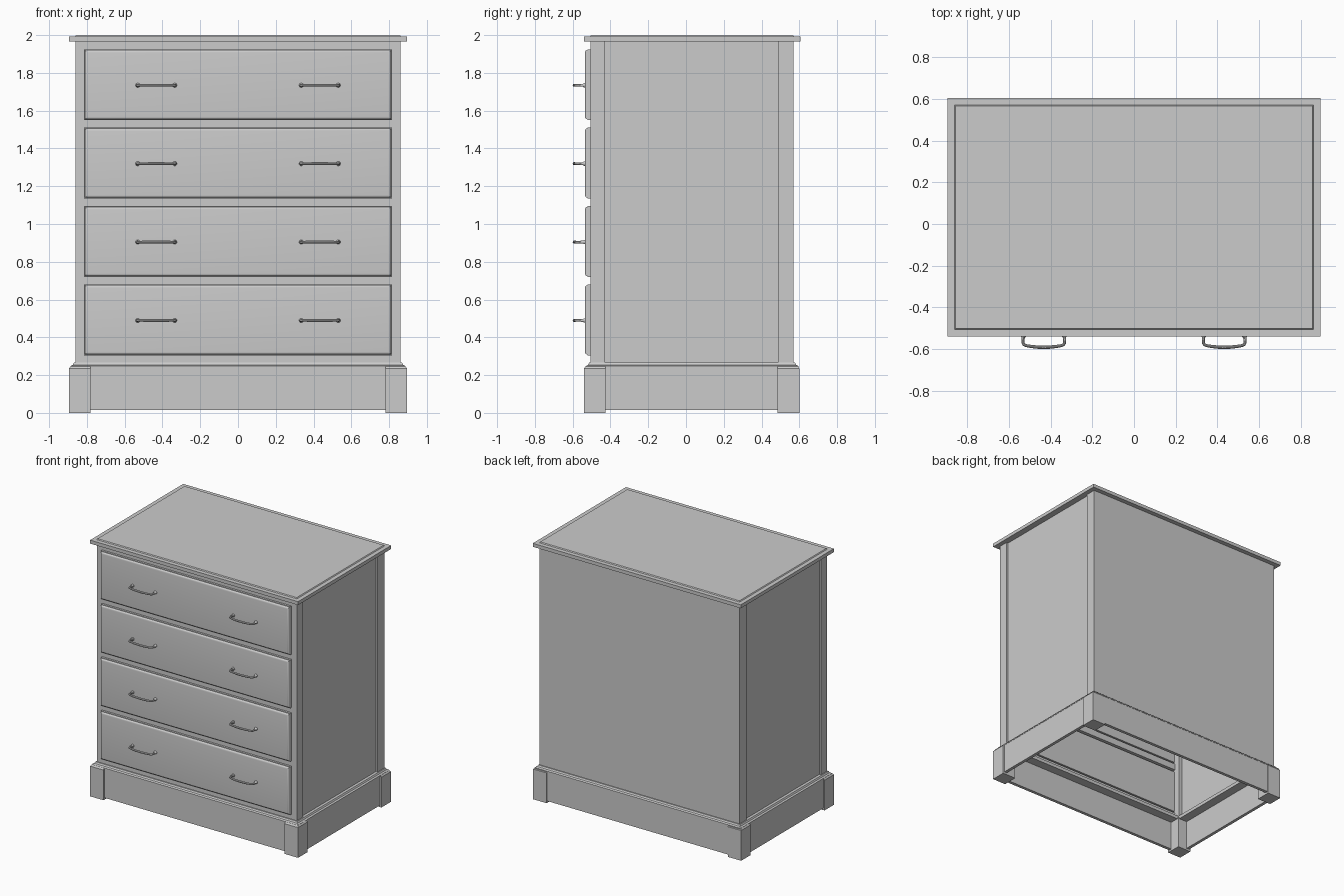
import bpy, bmesh, math
from mathutils import Vector

if "Cube" in bpy.data.objects:
    bpy.data.objects.remove(bpy.data.objects["Cube"])

# Carcass footprint
BX, Y0, Y1 = 0.86, -0.505, 0.57


def finish(name, bm, smooth=False):
    bmesh.ops.recalc_face_normals(bm, faces=bm.faces)
    me = bpy.data.meshes.new(name)
    bm.to_mesh(me)
    bm.free()
    ob = bpy.data.objects.new(name, me)
    bpy.context.collection.objects.link(ob)
    if smooth:
        bpy.context.view_layer.objects.active = ob
        ob.select_set(True)
        bpy.ops.object.shade_smooth_by_angle(angle=math.radians(35))
        ob.select_set(False)
    return ob


def loft(name, rings, closed=False, smooth=False):
    """Skin equal rings; cap the ends, or join last to first."""
    bm = bmesh.new()
    vs = [[bm.verts.new(p) for p in r] for r in rings]
    pairs = list(zip(vs, vs[1:])) + ([(vs[-1], vs[0])] if closed else [])
    n = len(vs[0])
    for a, b in pairs:
        for i in range(n):
            j = (i + 1) % n
            bm.faces.new((a[i], a[j], b[j], b[i]))
    if not closed:
        bm.faces.new(vs[0])
        bm.faces.new(vs[-1])
    return finish(name, bm, smooth)


def footprint(off, z):
    x, a, b = BX + off, Y0 - off, Y1 + off
    return [(-x, a, z), (x, a, z), (x, b, z), (-x, b, z)]


def box(name, x0, x1, y0, y1, z0, z1):
    return loft(name, [[(x0, y0, z), (x1, y0, z), (x1, y1, z), (x0, y1, z)] for z in (z0, z1)])


# Table top with a small raised field
loft("top_slab", [footprint(o, z) for o, z in
     ((0.035, 1.966), (0.035, 1.993), (0.002, 1.993), (-0.003, 2.0))])

# Base: moulding, skirt and corner feet
loft("base_moulding", [footprint(o, z) for o, z in
     ((-0.07, 0.24), (0.026, 0.24), (0.026, 0.248), (0.014, 0.254), (0.008, 0.266), (-0.07, 0.266))], closed=True)
loft("base_skirt", [footprint(o, z) for o, z in
     ((0.0, 0.015), (0.024, 0.015), (0.024, 0.242), (0.0, 0.242))], closed=True)
for sx in (-1, 1):
    for side, sy, yc in (("front", -1, Y0 - 0.035), ("back", 1, Y1 + 0.03)):
        rings = []
        for inset, z in ((0, 0), (0, 0.235), (0.01, 0.248)):
            xa, xb = sx * 0.78, sx * (0.895 - inset)
            ya, yb = yc - sy * 0.115, yc - sy * inset
            rings.append([(xa, ya, z), (xb, ya, z), (xb, yb, z), (xa, yb, z)])
        loft(side + "_foot", rings)

# Carcass: corner posts, recessed sides, back
for sx in (-1, 1):
    xs = sorted((sx * 0.79, sx * BX))
    box("front_post", *xs, Y0, -0.43, 0.255, 1.97)
    box("back_post", *xs, 0.487, Y1, 0.255, 1.97)
    box("side_panel", *sorted((sx * 0.82, sx * 0.846)), -0.44, 0.497, 0.255, 1.97)
box("back_panel", -0.80, 0.80, 0.54, Y1, 0.255, 1.97)

# Front rails between the drawers
PITCH, H, Z1 = 0.415, 0.375, 0.305
for i in range(5):
    lo = 0.255 if i == 0 else Z1 + PITCH * (i - 1) + H - 0.005
    hi = 1.97 if i == 4 else Z1 + PITCH * i + 0.005
    box("front_rail", -0.80, 0.80, Y0, -0.475, lo, hi)


def tube(name, path, radii, n=10):
    """Round bar along a path lying in a horizontal plane."""
    rings = []
    for i, p in enumerate(path):
        t = (path[min(i + 1, len(path) - 1)] - path[max(i - 1, 0)]).normalized()
        side = t.cross(Vector((0, 0, 1)))
        rings.append([p + (side * math.cos(k * math.tau / n) +
                           Vector((0, 0, math.sin(k * math.tau / n)))) * radii[i] for k in range(n)])
    return loft(name, rings, smooth=True)


def handle(cx, cz):
    # Two short legs, rounded corners and a slightly bowed grip
    half = [(0.098, -0.53), (0.098, -0.54), (0.099, -0.545), (0.1, -0.562)]
    half += [(0.082 + 0.018 * math.cos(a), -0.568 - 0.016 * math.sin(a))
             for a in (math.radians(d) for d in (15, 40, 65, 85))]
    half += [(0.06, -0.588), (0.03, -0.591)]
    r = [0.012, 0.012, 0.008, 0.007, 0.007, 0.007, 0.007, 0.007, 0.0075, 0.008]
    pts = half + [(0, -0.592)] + [(-x, y) for x, y in reversed(half)]
    tube("drawer_handle", [Vector((cx + x, y, cz)) for x, y in pts], r + [0.008] + r[::-1])


# Drawers: fronts with a rounded lip, and two handles each
LIP = ((0.02, -0.48), (0.02, -0.506), (0, -0.506), (0, -0.522), (0.004, -0.522)) + tuple(
    (0.019 - 0.015 * math.cos(a), -0.523 - 0.012 * math.sin(a))
    for a in (math.radians(d) for d in (22, 45, 68, 90)))
for i in range(4):
    z0 = Z1 + PITCH * i
    loft("drawer_front", [[(-0.815 + d, y, z0 + d), (0.815 - d, y, z0 + d),
                           (0.815 - d, y, z0 + H - d), (-0.815 + d, y, z0 + H - d)] for d, y in LIP], smooth=True)
    for cx in (-0.433, 0.433):
        handle(cx, z0 + H / 2 - 0.003)
